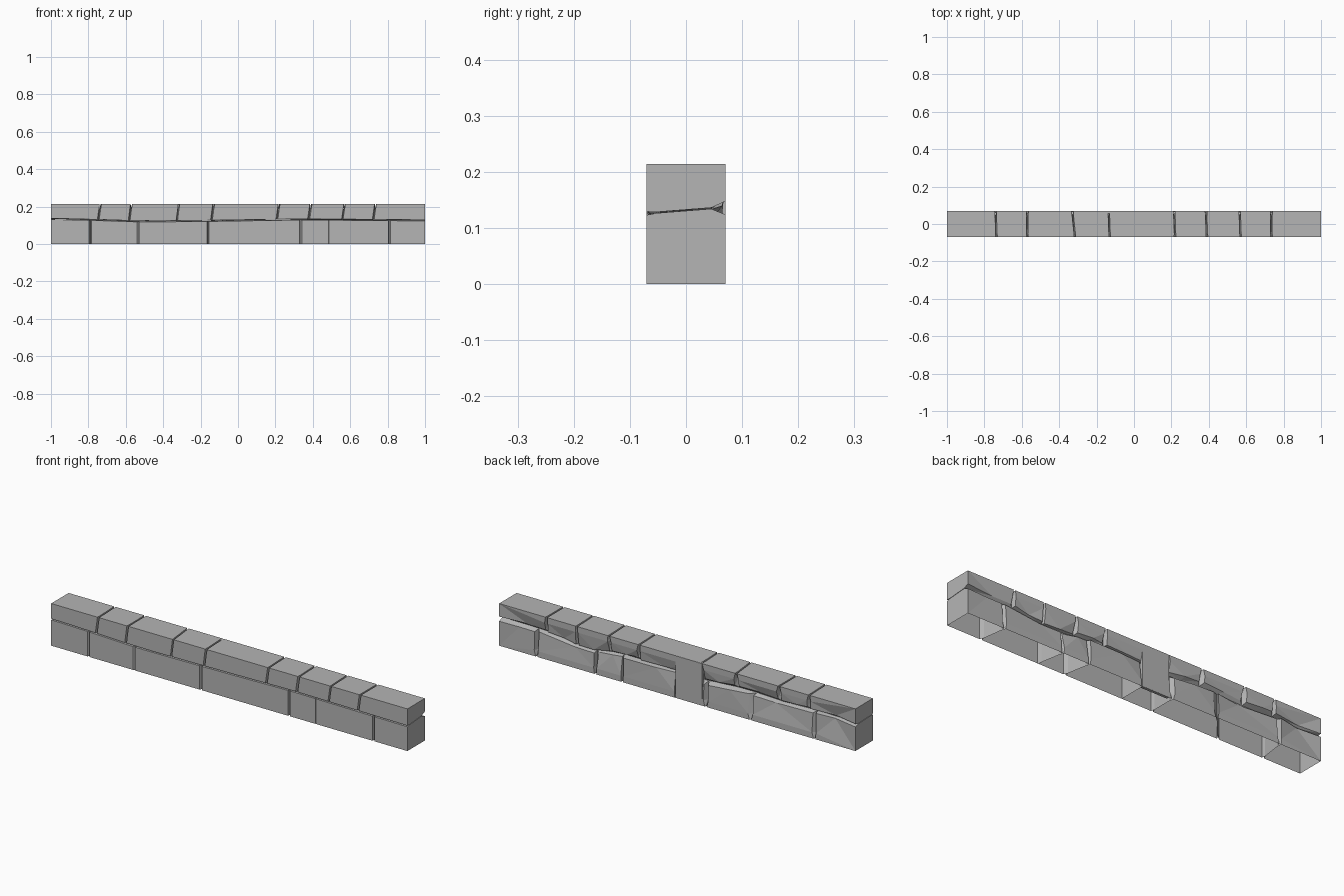
import bpy, bmesh, random

if "Cube" in bpy.data.objects:
    bpy.data.objects.remove(bpy.data.objects["Cube"], do_unlink=True)

random.seed(4)
HALF, TOP = 0.07, 0.214

# One plain stone colour
stone = bpy.data.materials.new("grey_stone")
stone.use_nodes = True
stone.diffuse_color = (0.46, 0.46, 0.46, 1)
stone.node_tree.nodes["Principled BSDF"].inputs["Base Color"].default_value = (0.46, 0.46, 0.46, 1)

# Height of the bed joint along the front and along the rougher back
FRONT_BED = [(-1, .134), (-.8, .13), (-.5, .12), (0, .126), (.35, .132), (1, .126)]
BACK_BED = [(-1, .13), (-.77, .14), (-.57, .13), (-.38, .142), (-.15, .122),
            (0, .13), (.34, .13), (.52, .105), (.75, .135), (1, .137)]

# Upright joints: x at the front, x at the back, groove half width at the front
UPPER = [(-1, -1, 0), (-.735, -.74, .005), (-.57, -.57, .005), (-.315, -.33, .004),
         (-.13, -.135, .005), (.22, .215, .005), (.39, .385, .006),
         (.57, .565, .004), (.735, .735, .005), (1, 1, 0)]
LOWER = [(-1, -1, 0), (-.79, -.77, .006), (-.535, -.41, .006), (-.16, -.16, .006),
         (.01, .01, 0), (.335, .31, .006), (.485, .46, .002), (.81, .79, .006), (1, 1, 0)]


def along(path, x):
    for (xa, za), (xb, zb) in zip(path, path[1:]):
        if x <= xb:
            return za + (zb - za) * (x - xa) / (xb - xa)
    return path[-1][1]


def mix(a, b, t):
    return a + (b - a) * t


def add_mesh(name, bm):
    bmesh.ops.triangulate(bm, faces=bm.faces[:])
    bmesh.ops.recalc_face_normals(bm, faces=bm.faces[:])
    mesh = bpy.data.meshes.new(name)
    bm.to_mesh(mesh)
    bm.free()
    mesh.materials.append(stone)
    obj = bpy.data.objects.new(name, mesh)
    bpy.context.collection.objects.link(obj)


def make_stone(name, left, right, upper):
    """Loft four cross-sections from front to back, narrowing toward the joints."""
    bm = bmesh.new()
    side = 1 if upper else -1
    outer = TOP if upper else 0
    shoulder = TOP - .03 if upper else .03
    rough = random.uniform(.006, .014)
    rings = []
    for row, y in enumerate((-HALF, -.052, .045, HALF)):
        t = (y + HALF) / (2 * HALF)
        xs = []
        for joint, sign in ((left, 1), (right, -1)):
            end = abs(joint[0]) == 1
            groove = 0 if end else (joint[2], 0, 0, rough)[row]
            crown = 0 if end or not upper else .004
            x = mix(joint[0], joint[1], t)
            lean = -.012 * (1 - t) if upper and not end else 0
            # outer edge, shoulder, and bed-joint positions
            tip = min(groove, .005) if row == 3 else groove
            xs.append((x + sign * max(tip, crown), x + sign * groove + lean * .4,
                       x + sign * groove + lean))
        (lo, ls, lj), (ro, rs, rj) = xs
        bed_gap = (.003, .001, .001, rough)[row]

        def bed(x):
            z = mix(along(FRONT_BED, x), along(BACK_BED, x), t)
            dy = -random.uniform(0, .018) if row == 3 and abs(x) < .99 else 0
            return (x, y + dy, z + side * bed_gap)

        pts = [(lo, y, outer), (ro, y, outer), (rs, y, shoulder), bed(rj),
               bed(mix(lj, rj, random.uniform(.35, .65))), bed(lj), (ls, y, shoulder)]
        rings.append([bm.verts.new(p) for p in pts])
    for a, b in zip(rings, rings[1:]):
        for i in range(len(a)):
            if i == 0 and not upper:
                continue  # the lower stones are open underneath
            j = (i + 1) % len(a)
            bm.faces.new((a[i], a[j], b[j], b[i]))
    bm.faces.new(rings[0])
    bm.faces.new(rings[-1])
    add_mesh(name, bm)


# Two courses of stones
for course, joints in (("upper", UPPER), ("lower", LOWER)):
    for n, (a, b) in enumerate(zip(joints, joints[1:]), 1):
        make_stone(f"{course}_stone_{n}", a, b, course == "upper")

# Flat patch covering the joints in the middle of the back
bm = bmesh.new()
bmesh.ops.create_cube(bm, size=1)
for v in bm.verts:
    v.co.x = -.14 if v.co.x < 0 else .01
    v.co.y = .055 if v.co.y < 0 else HALF + .0004
    v.co.z = .001 if v.co.z < 0 else TOP - .001
add_mesh("back_panel", bm)
